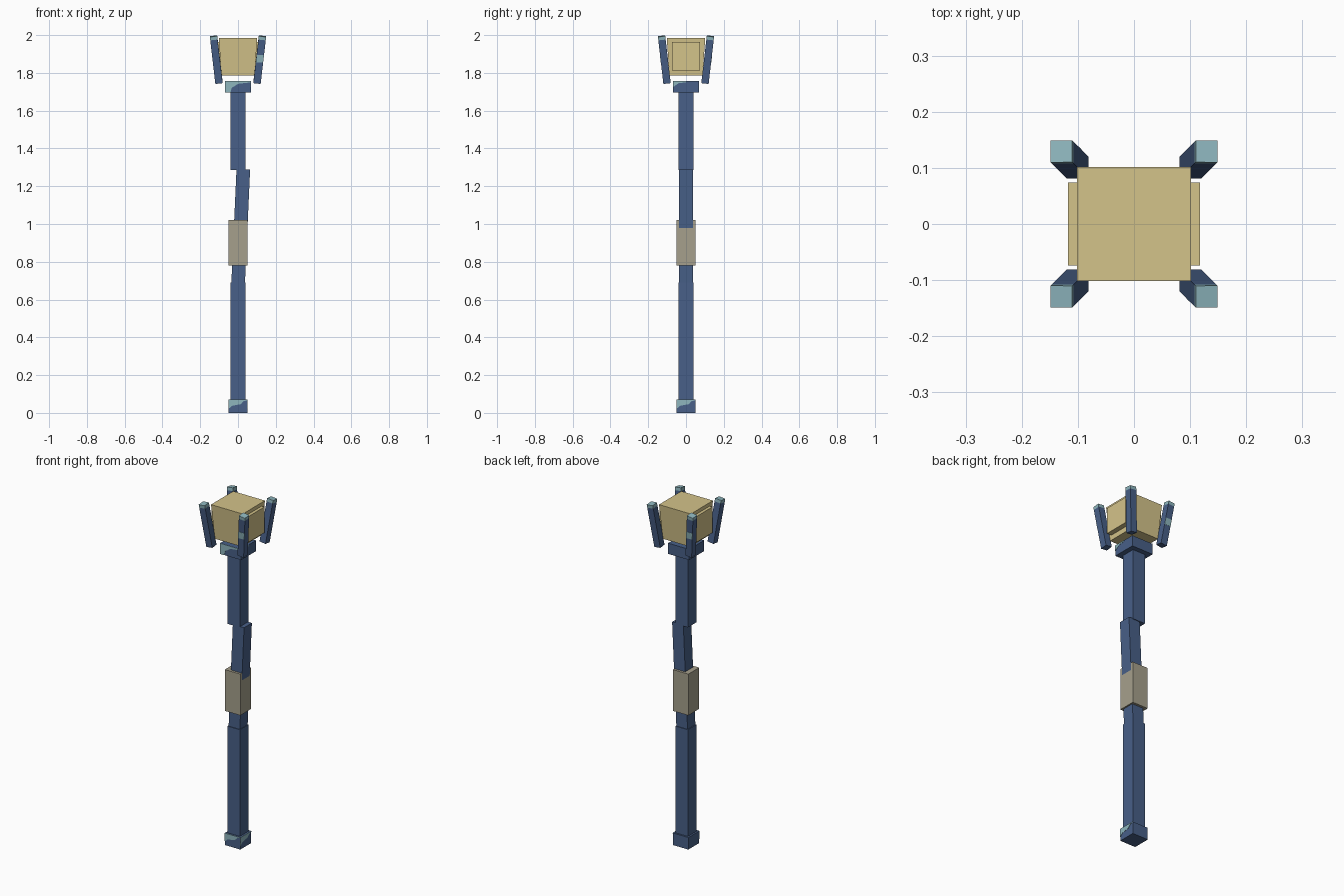
import bpy, bmesh, math
from mathutils import Matrix, Vector

if "Cube" in bpy.data.objects:
    bpy.data.objects.remove(bpy.data.objects["Cube"])


def material(name, srgb):
    m = bpy.data.materials.new(name)
    lin = [((c / 255 + 0.055) / 1.055) ** 2.4 for c in srgb]
    m.diffuse_color = (*lin, 1)
    m.use_nodes = True
    m.node_tree.nodes["Principled BSDF"].inputs["Base Color"].default_value = m.diffuse_color
    return m


BLUE = material("slate_blue", (72, 96, 136))
TEAL = material("pale_teal", (142, 182, 190))
GOLD = material("pale_gold", (212, 195, 138))
GREY = material("warm_grey", (166, 160, 140))


def finish(name, bm, mats, matrix=Matrix()):
    bmesh.ops.recalc_face_normals(bm, faces=bm.faces)
    mesh = bpy.data.meshes.new(name)
    bm.to_mesh(mesh)
    bm.free()
    for m in mats:
        mesh.materials.append(m)
    ob = bpy.data.objects.new(name, mesh)
    ob.matrix_world = matrix
    bpy.context.collection.objects.link(ob)
    return ob


def box_bm(sx, sy, z0, z1, bottom=1.0):
    """Box with half widths sx, sy; the lower end scaled by bottom."""
    bm = bmesh.new()
    bmesh.ops.create_cube(bm, size=2)
    for v in bm.verts:
        k = bottom if v.co.z < 0 else 1
        v.co = (v.co.x * sx * k, v.co.y * sy * k, z0 if v.co.z < 0 else z1)
    return bm


def box(name, sx, sy, z0, z1, mat, bottom=1.0, matrix=Matrix()):
    return finish(name, box_bm(sx, sy, z0, z1, bottom), [mat], matrix)


def plate(name, outline, depth, matrix):
    """Thin painted patch: outline in x and z, facing -y, then placed."""
    bm = bmesh.new()
    f = bm.faces.new([bm.verts.new((x, -depth, z)) for x, z in outline])
    ext = bmesh.ops.extrude_face_region(bm, geom=[f])
    for v in ext["geom"]:
        if isinstance(v, bmesh.types.BMVert):
            v.co.y += 0.003
    return finish(name, bm, [TEAL], matrix)


# Shaft, bottom to top
box("base_cap", 0.05, 0.05, 0, 0.07, BLUE)
box("lower_shaft", 0.04, 0.04, 0.07, 0.69, BLUE)
bend = Matrix.Translation((0.0145, 0, 0.99)) @ Matrix.Rotation(math.radians(2.6), 4, 'Y')
box("leaning_shaft", 0.036, 0.036, -0.32, 0.30, BLUE, matrix=bend)
box("grip", 0.05, 0.05, 0.78, 1.02, GREY)
box("upper_shaft", 0.04, 0.04, 1.285, 1.695, BLUE)
box("collar", 0.068, 0.068, 1.695, 1.757, BLUE)

# Worn patches on the base cap and collar
worn_base = [(-.05, .022), (-.03, .038), (.015, .046), (.03, .062), (.05, .067), (.05, .07), (-.05, .07)]
for side, angle in (("front", 0), ("right", math.pi / 2)):
    plate("base_patch_" + side, worn_base, 0.0515, Matrix.Rotation(angle, 4, 'Z'))
worn_collar = [(-.068, 1.695), (-.04, 1.695), (-.034, 1.72), (0, 1.742),
               (.068, 1.75), (.068, 1.757), (-.068, 1.757)]
plate("collar_patch_front", worn_collar, 0.0695, Matrix())
plate("collar_patch_right", [(-.068, 1.725), (-.04, 1.745), (0, 1.75), (0, 1.757), (-.068, 1.757)],
      0.0695, Matrix.Rotation(math.pi / 2, 4, 'Z'))

# Crystal block with side slabs
box("crystal", 0.102, 0.102, 1.785, 1.985, GOLD, bottom=0.86)
box("crystal_side_slabs", 0.118, 0.074, 1.813, 1.963, GOLD)

# Four prongs leaning outwards, with pale tips
LEAN = math.radians(6.6)
for sx, sname in ((-1, "left"), (1, "right")):
    for sy, dname in ((-1, "front"), (1, "back")):
        bm = box_bm(0.0195, 0.0195, -0.126, 0.126)
        bmesh.ops.bisect_plane(bm, geom=bm.verts[:] + bm.edges[:] + bm.faces[:],
                               plane_co=(0, 0, 0.108), plane_no=(0, 0, 1))
        for f in bm.faces:
            f.material_index = int(f.calc_center_median().z > 0.108)
        place = (Matrix.Translation((sx * 0.115, sy * 0.115, 1.87))
                 @ Matrix.Rotation(-sy * LEAN, 4, 'X') @ Matrix.Rotation(sx * LEAN, 4, 'Y'))
        finish(f"prong_{dname}_{sname}", bm, [BLUE, TEAL], place)
        # Worn patch on the outer face of two opposite prongs
        if sx == -sy:
            turn = Matrix.Rotation(0 if sy < 0 else math.pi, 4, 'Z')
            plate(f"prong_patch_{dname}", [(-.0195, -.015), (.0195, -.01), (.0195, .03), (-.0195, .025)],
                  0.0205, place @ turn)
